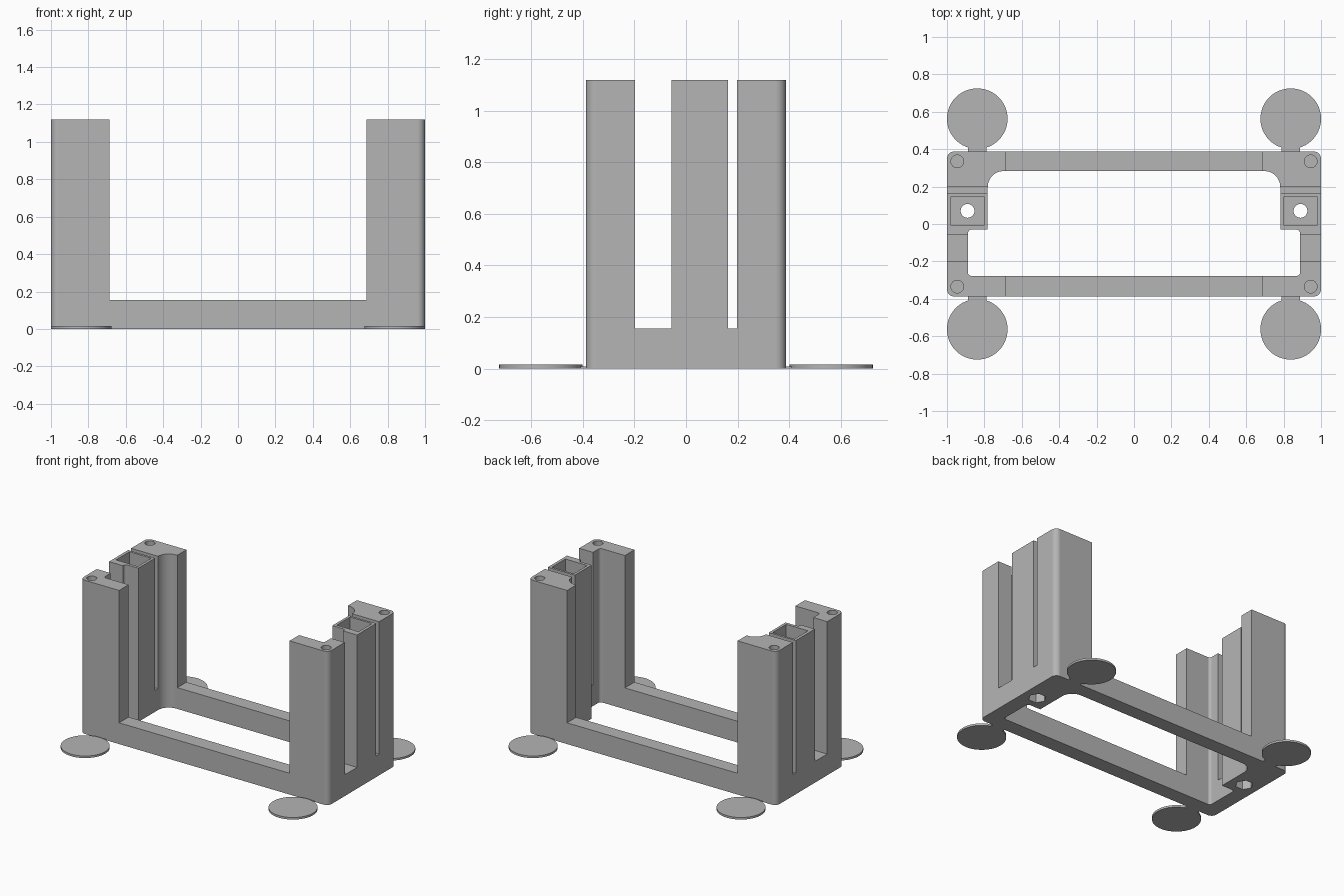
import bpy, bmesh
from math import pi, radians, cos, sin
from mathutils import Vector

cube = bpy.data.objects.get("Cube")
if cube:
    bpy.data.objects.remove(cube, do_unlink=True)

grey = bpy.data.materials.new("plain grey")
grey.use_nodes = True
colour = (0.46, 0.46, 0.46, 1)
grey.diffuse_color = colour
for node in grey.node_tree.nodes:
    if node.type == 'BSDF_PRINCIPLED':
        node.inputs["Base Color"].default_value = colour


def rounded(corners, steps=10):
    """Outline through (x, y, radius) right-angle corners, each filleted."""
    out = []
    for i, (x, y, r) in enumerate(corners):
        p = Vector((x, y))
        if not r:
            out.append(p)
            continue
        a = (Vector(corners[i - 1][:2]) - p).normalized() * r
        b = (Vector(corners[(i + 1) % len(corners)][:2]) - p).normalized() * r
        for k in range(steps + 1):
            t = k / steps * pi / 2
            out.append(p + a * (1 - sin(t)) + b * (1 - cos(t)))
    return out


def mirrored(half):
    """Close a right-hand half outline with its mirror image."""
    return half + [(-c[0], *c[1:]) for c in reversed(half)]


def ring(x, y, r, sides):
    return [(x + r * cos(2 * pi * i / sides), y + r * sin(2 * pi * i / sides))
            for i in range(sides)]


def box(x0, x1, y0, y1):
    return [(x0, y0), (x1, y0), (x1, y1), (x0, y1)]


def prism(name, outline, z0, z1):
    bm = bmesh.new()
    face = bm.faces.new([bm.verts.new((p[0], p[1], z0)) for p in outline])
    top = bmesh.ops.extrude_face_region(bm, geom=[face])["geom"]
    bmesh.ops.translate(bm, vec=(0, 0, z1 - z0),
                        verts=[v for v in top if isinstance(v, bmesh.types.BMVert)])
    bmesh.ops.recalc_face_normals(bm, faces=bm.faces)
    mesh = bpy.data.meshes.new(name)
    bm.to_mesh(mesh)
    bm.free()
    mesh.materials.append(grey)
    obj = bpy.data.objects.new(name, mesh)
    bpy.context.collection.objects.link(obj)
    return obj


def activate(obj):
    bpy.ops.object.select_all(action='DESELECT')
    obj.select_set(True)
    bpy.context.view_layer.objects.active = obj


def cut(obj, outline, z0, z1):
    cutter = prism("cutter", outline, z0, z1)
    cutter.hide_render = True
    mod = obj.modifiers.new("cut", 'BOOLEAN')
    mod.operation, mod.solver, mod.object = 'DIFFERENCE', 'EXACT', cutter
    activate(obj)
    bpy.ops.object.modifier_apply(modifier=mod.name)
    bpy.data.objects.remove(cutter, do_unlink=True)


def smooth(obj):
    activate(obj)
    bpy.ops.object.shade_smooth_by_angle(angle=radians(30))


HEIGHT, RAIL, DEPTH = 1.12, 0.155, 0.388

# Frame block with rounded outer corners
frame = prism("frame", rounded(mirrored([(1, -DEPTH, 0.04), (1, DEPTH, 0.04)])), 0, HEIGHT)

# Stepped central opening
cut(frame, rounded(mirrored([(0.888, -0.278, 0.02), (0.888, -0.03, 0.02), (0.782, -0.03, 0),
                             (0.782, 0.283, 0.085)])), -0.1, 1.3)

# Space above the rails, with the side slots that separate the columns
clear = [(0.687, -1)]
for y0, y1 in ((-0.198, -0.057), (0.163, 0.197)):
    clear += [(0.687, y0), (1.1, y0), (1.1, y1), (0.687, y1)]
clear.append((0.687, 1))
cut(frame, mirrored(clear), RAIL, 1.3)

for s in (-1, 1):
    # Square socket in the middle column, bolt hole and nut recess beneath
    cut(frame, box(s * 0.89 - 0.088, s * 0.89 + 0.088, -0.008, 0.147), RAIL, 1.3)
    cut(frame, ring(s * 0.89, 0.07, 0.037, 24), -0.1, 0.3)
    cut(frame, ring(s * 0.89, 0.07, 0.06, 6), -0.1, 0.07)
    # Screw holes in the corner columns
    for t in (-1, 1):
        cut(frame, ring(s * 0.945, t * 0.335, 0.034, 24), HEIGHT - 0.25, 1.3)
smooth(frame)
frame.modifiers.new("even shading", 'WEIGHTED_NORMAL').keep_sharp = True

# Corner pads joined to the frame by thin tabs
for s, side in ((-1, "right"), (1, "left")):
    for t, end in ((-1, "front"), (1, "back")):
        pad = prism(f"{end}_{side}_pad", ring(s * 0.838, t * 0.563, 0.162, 48), 0, 0.015)
        smooth(pad)
        ys = sorted((t * (DEPTH - 0.005), t * 0.43))
        prism(f"{end}_{side}_tab", box(s * 0.838 - 0.05, s * 0.838 + 0.05, *ys), 0, 0.007)
